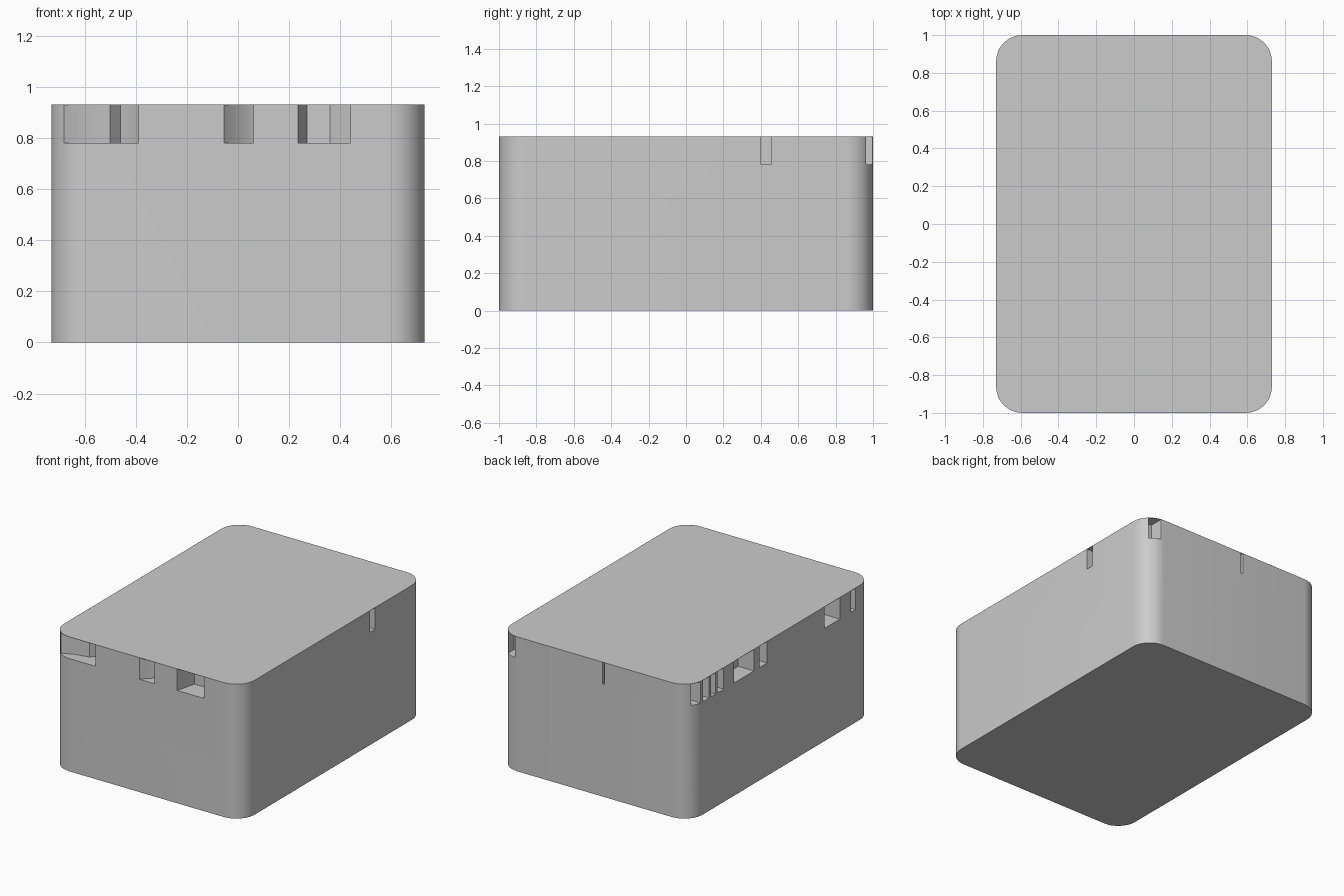
import bpy, bmesh, math

if "Cube" in bpy.data.objects:
    bpy.data.objects.remove(bpy.data.objects["Cube"])

W, D, H = 0.73, 1.0, 0.93      # half width, half depth, height
R = 0.14                       # corner radius
Z0, Z1 = 0.78, 0.928           # slot floor and underside of the thin top skin


def rounded_rect(w, d, r, n=12):
    pts = []
    for k, (sx, sy) in enumerate([(1, 1), (-1, 1), (-1, -1), (1, -1)]):
        for i in range(n + 1):
            a = math.pi / 2 * (k + i / n)
            pts.append((sx * (w - r) + r * math.cos(a), sy * (d - r) + r * math.sin(a)))
    return pts


def add_prism(bm, pts, z0, z1):
    face = bm.faces.new([bm.verts.new((x, y, z0)) for x, y in pts])
    ext = bmesh.ops.extrude_face_region(bm, geom=[face])
    top = [v for v in ext["geom"] if isinstance(v, bmesh.types.BMVert)]
    bmesh.ops.translate(bm, verts=top, vec=(0, 0, z1 - z0))


def make_object(name, prisms):
    bm = bmesh.new()
    for pts, z0, z1 in prisms:
        add_prism(bm, pts, z0, z1)
    bmesh.ops.recalc_face_normals(bm, faces=bm.faces)
    mesh = bpy.data.meshes.new(name)
    bm.to_mesh(mesh)
    bm.free()
    ob = bpy.data.objects.new(name, mesh)
    bpy.context.collection.objects.link(ob)
    return ob


# Solid block with rounded upright corners
block = make_object("block_body", [(rounded_rect(W, D, R), 0, H)])

# Slots in the front edge and around the two corners
slots = [
    [(-0.68, -1.05), (-0.39, -1.05), (-0.39, -0.95), (-0.435, -0.88), (-0.46, -0.86),
     (-0.50, -0.91), (-0.60, -0.93), (-0.68, -0.965)],
    [(-0.055, -1.05), (0.06, -1.05), (0.06, -0.90), (0.04, -0.91), (-0.02, -0.96), (-0.055, -1.0)],
    [(0.235, -1.05), (0.44, -1.05), (0.44, -0.92), (0.36, -0.86), (0.27, -0.86), (0.235, -1.0)],
    [(0.61, 1.05), (0.61, 0.90), (0.685, 0.90), (0.685, 1.05)],
]


def side_slot(side, y0, y1, depth):
    xa, xb = side * (W + 0.05), side * (W - depth)
    return [(xa, y0), (xb, y0), (xb, y1), (xa, y1)]


# Slots along the left side, one on the right, a slit at the back
for y0, y1, depth in [(-0.81, -0.76, 0.08), (-0.64, -0.47, 0.12), (0.155, 0.24, 0.10),
                      (0.30, 0.52, 0.12), (0.63, 0.70, 0.10), (0.72, 0.77, 0.10),
                      (0.79, 0.855, 0.10), (0.88, 0.945, 0.12)]:
    slots.append(side_slot(-1, y0, y1, depth))
slots.append(side_slot(1, 0.40, 0.455, 0.08))
slots.append([(-0.075, 1.05), (-0.075, 0.92), (-0.06, 0.92), (-0.06, 1.05)])

cutter = make_object("slot_cutter", [(p, Z0, Z1) for p in slots])
cutter.hide_render = True

mod = block.modifiers.new("slots", "BOOLEAN")
mod.operation = "DIFFERENCE"
mod.solver = "EXACT"
mod.object = cutter

bpy.context.view_layer.objects.active = block
block.select_set(True)
bpy.ops.object.modifier_apply(modifier=mod.name)
bpy.data.objects.remove(cutter, do_unlink=True)
bpy.ops.object.shade_smooth_by_angle(angle=math.radians(30))
